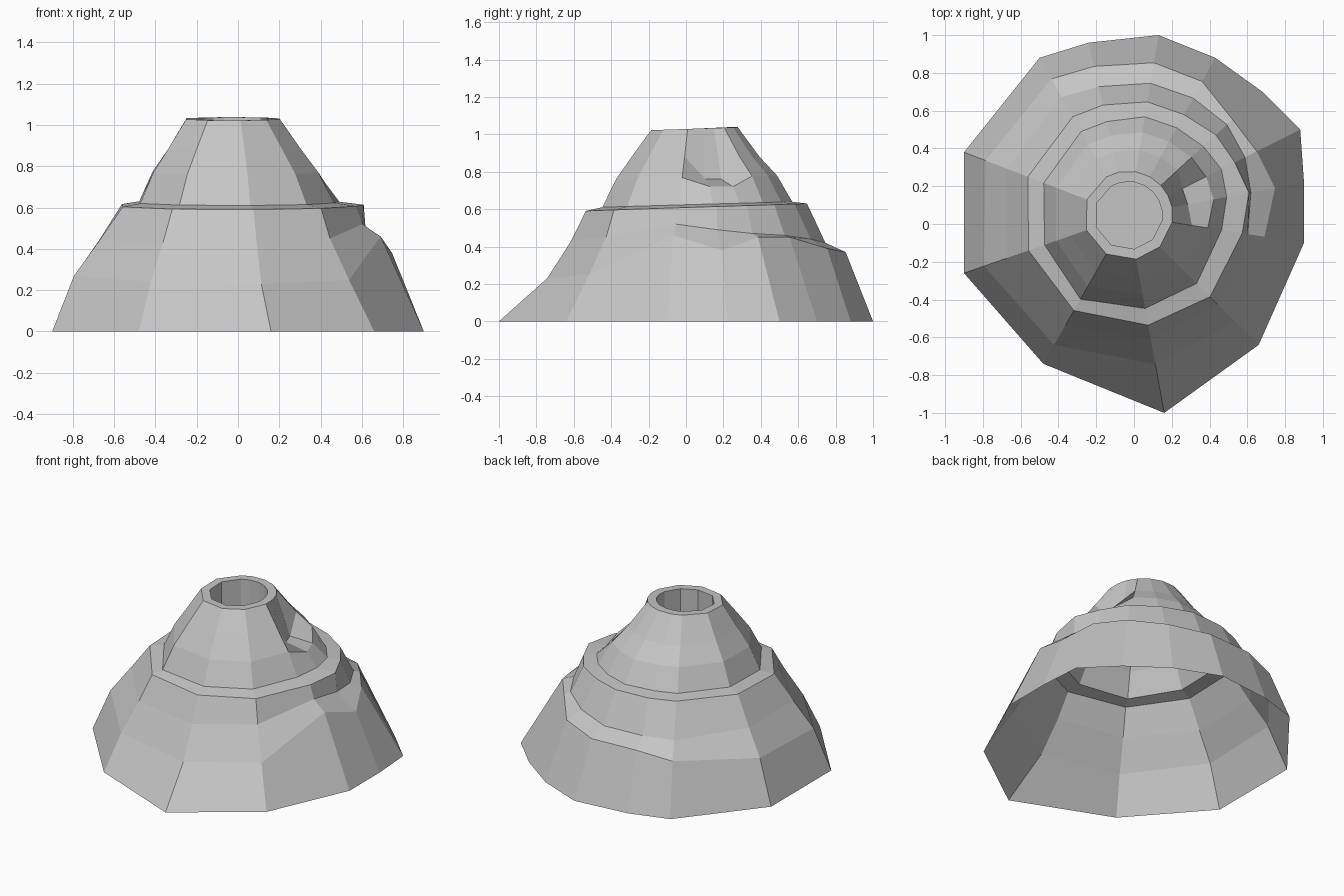
import bpy
import bmesh
from math import radians
from mathutils import Vector

default_cube = bpy.data.objects.get("Cube")
if default_cube:
    bpy.data.objects.remove(default_cube, do_unlink=True)

# One stone colour for everything
stone = bpy.data.materials.new("grey_stone")
stone.use_nodes = True
colour = (0.56, 0.56, 0.56, 1)
stone.diffuse_color = colour
stone.node_tree.nodes["Principled BSDF"].inputs["Base Color"].default_value = colour

# Irregular footprint, counter-clockwise from the front corner
footprint = [Vector(p) for p in (
    (.16, -1), (.66, -.64), (.9, -.1), (.9, .22), (.88, .5), (.68, .7), (.43, .88),
    (.13, 1), (-.24, .96), (-.5, .88), (-.9, .38), (-.9, -.26), (-.48, -.74))]
vent = Vector((-.03, .045))
directions = [(p - vent).normalized() for p in footprint]
count = len(footprint)

# Distance from the vent and height of each terrace corner
terrace_edge = [.8, .8, .73, .79, .76, .75, .81, .82, .81, .83, .81, .81, .79]
terrace_edge_z = [.23, .25, .46, .38, .45, .45, .39, .37, .37, .33, .28, .27, .24]
terrace_back = [.67, .67, .64, .66, .69, .71, .71, .71, .7, .72, .69, .68, .67]
terrace_back_z = [.43, .45, .52, .49, .47, .46, .44, .42, .42, .42, .44, .44, .43]
ledge_edge = [.59, .61, .61, .65, .63, .63, .61, .61, .6, .6, .57, .56, .58]
ledge_back = [.5, .51, .5, .53, .55, .54, .53, .53, .51, .51, .48, .47, .51]
RIM, HOLE = .235, .18


def ring(radii, heights):
    """Place one closed ring of corners around the vent."""
    return [(vent + d * r).to_3d() + Vector((0, 0, h))
            for d, r, h in zip(directions, radii, heights)]


def slope(amount):
    """Distances part of the way from the ledge up to the rim."""
    return [a + (RIM - a) * amount for a in ledge_back]


def level(base, tilt):
    """Heights that rise gently towards the back."""
    return [base + tilt * d.y for d in directions]


# Upper cone rings, with a scooped shelf on the left side
lower_cone, lower_z = slope(.28), level(.77, .01)
upper_cone, upper_z = slope(.6), level(.88, 0)
for i in (3, 4):
    lower_cone[i], lower_z[i] = .46, .72
    upper_cone[i], upper_z[i] = .32, .76

rim_z = level(1.03, .008)
rings = [
    ring([(p - vent).length for p in footprint], [0] * count),
    ring(terrace_edge, terrace_edge_z),
    ring(terrace_back, terrace_back_z),
    ring(ledge_edge, level(.61, .02)),
    ring(ledge_back, level(.625, .015)),
    ring(lower_cone, lower_z),
    ring(upper_cone, upper_z),
    ring([RIM] * count, rim_z),
    ring([HOLE] * count, rim_z),
    ring([HOLE] * count, [.7] * count),
]

# Mountain shell, open underneath, with a crater floor
bm = bmesh.new()
loops = [[bm.verts.new(p) for p in r] for r in rings]
for low, high in zip(loops, loops[1:]):
    for i in range(count):
        j = (i + 1) % count
        bm.faces.new((low[i], low[j], high[j], high[i]))
bm.faces.new(loops[-1])
mesh = bpy.data.meshes.new("mountain")
bm.to_mesh(mesh)
bm.free()
mesh.materials.append(stone)
mountain = bpy.data.objects.new("mountain", mesh)
bpy.context.collection.objects.link(mountain)

# Small rib running down behind the rim
bpy.ops.mesh.primitive_cube_add(size=1, location=(0, .31, .94), rotation=(radians(-55), 0, 0))
rib = bpy.context.object
rib.name = "rim_rib"
rib.scale = (.045, .17, .04)
rib.data.materials.append(stone)
